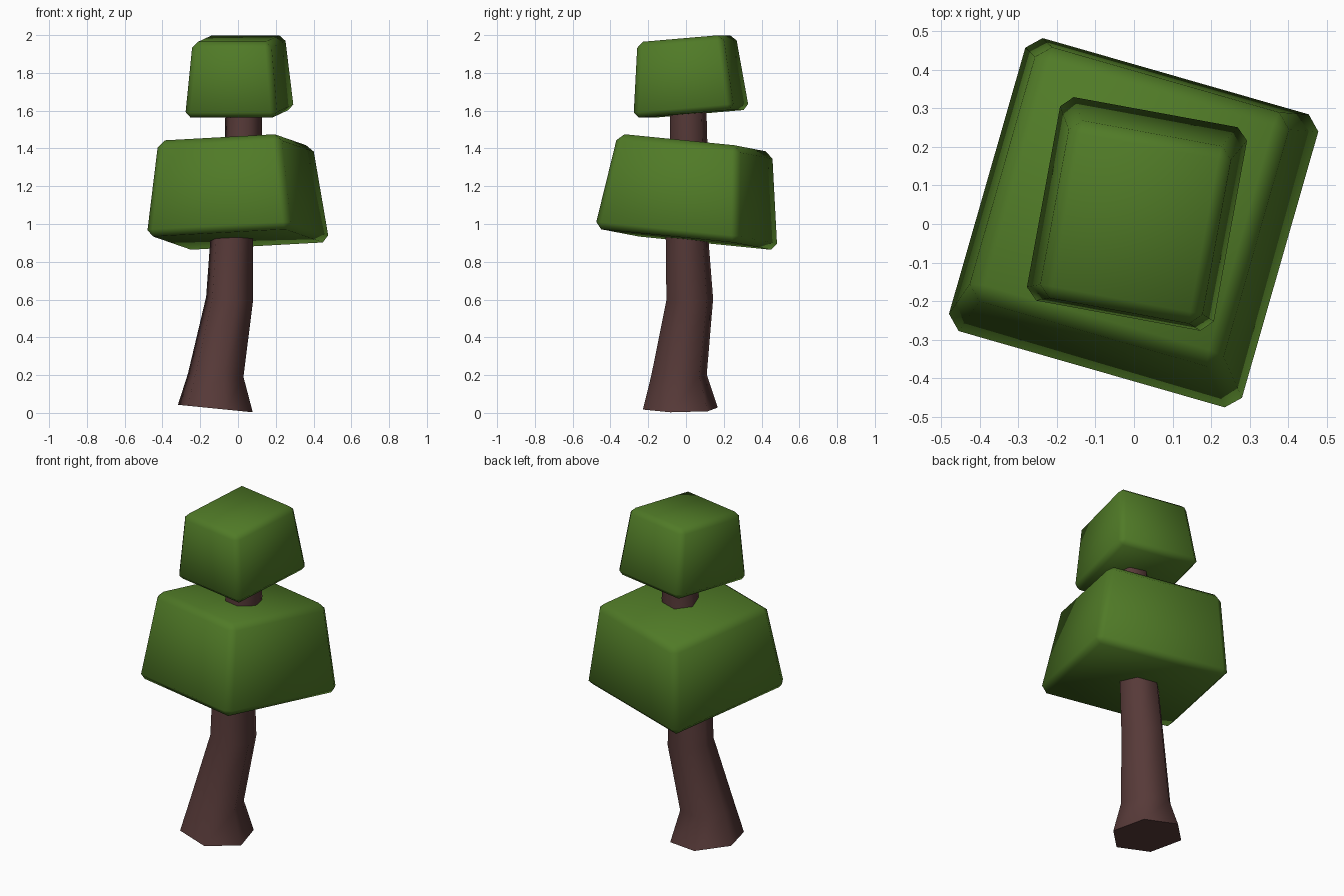
import bpy, bmesh, math

if "Cube" in bpy.data.objects:
    bpy.data.objects.remove(bpy.data.objects["Cube"])


def material(name, rgb):
    m = bpy.data.materials.new(name)
    m.diffuse_color = (*rgb, 1)
    m.use_nodes = True
    m.node_tree.nodes["Principled BSDF"].inputs["Base Color"].default_value = m.diffuse_color
    return m


BARK = material("bark_brown", (0.095, 0.042, 0.040))
LEAF = material("leaf_green", (0.080, 0.195, 0.020))


def finish(bm, name, mat, angle):
    bmesh.ops.recalc_face_normals(bm, faces=bm.faces[:])
    me = bpy.data.meshes.new(name)
    bm.to_mesh(me)
    bm.free()
    me.materials.append(mat)
    me.shade_smooth()
    me.set_sharp_from_angle(angle=math.radians(angle))
    ob = bpy.data.objects.new(name, me)
    bpy.context.collection.objects.link(ob)
    return ob


def loft(rings):
    """Bridge equal-sized rings of points and cap both ends."""
    bm = bmesh.new()
    vs = [[bm.verts.new(p) for p in r] for r in rings]
    n = len(vs[0])
    for a, b in zip(vs, vs[1:]):
        for i in range(n):
            j = (i + 1) % n
            bm.faces.new((a[i], a[j], b[j], b[i]))
    bm.faces.new(vs[0][::-1])
    bm.faces.new(vs[-1])
    return bm


# Trunk: crooked hexagonal loft; each ring is x, y, z, radius, slope in x
def hex_ring(x, y, z, r, slope):
    pts = []
    for k in range(6):
        a = math.radians(45 + 60 * k)
        dx, dy = r * math.cos(a), r * math.sin(a)
        pts.append((x + dx, y + dy, z + slope * dx))
    return pts


trunk_rings = [
    (-0.12, -0.03, 0.023, 0.205, -0.10),
    (-0.118, -0.037, 0.20, 0.152, -0.06),
    (-0.045, 0.02, 0.60, 0.128, -0.12),
    (-0.03, 0.002, 1.00, 0.114, -0.06),
    (0.03, 0.014, 1.45, 0.102, 0.0),
    (0.03, 0.01, 1.66, 0.100, 0.0),
]
finish(loft([hex_ring(*r) for r in trunk_rings]), "trunk", BARK, 75)


# Foliage: leaning tapered blocks with chamfered edges
def foliage(name, turn, slope, levels, bevel):
    c, s = math.cos(math.radians(turn)), math.sin(math.radians(turn))
    rings = []
    for x, y, z, hx, hy in levels:
        ring = []
        for sx, sy in ((-1, -1), (1, -1), (1, 1), (-1, 1)):
            dx = c * sx * hx - s * sy * hy
            dy = s * sx * hx + c * sy * hy
            ring.append((x + dx, y + dy, z + slope[0] * dx + slope[1] * dy))
        rings.append(ring)
    bm = loft(rings)
    bmesh.ops.bevel(bm, geom=bm.edges[:], offset=bevel, segments=1,
                    profile=0.5, affect='EDGES')
    return finish(bm, name, LEAF, 60)


foliage("lower_foliage", -16, (0.0245, -0.107),
        [(0.0, 0.0, 0.918, 0.399, 0.399),
         (-0.013, 0.048, 1.430, 0.338, 0.338)], 0.036)
foliage("upper_foliage", -10.4, (0.015, 0.083),
        [(0.008, 0.028, 1.583, 0.249, 0.271),
         (0.004, 0.003, 1.982, 0.211, 0.231)], 0.030)
